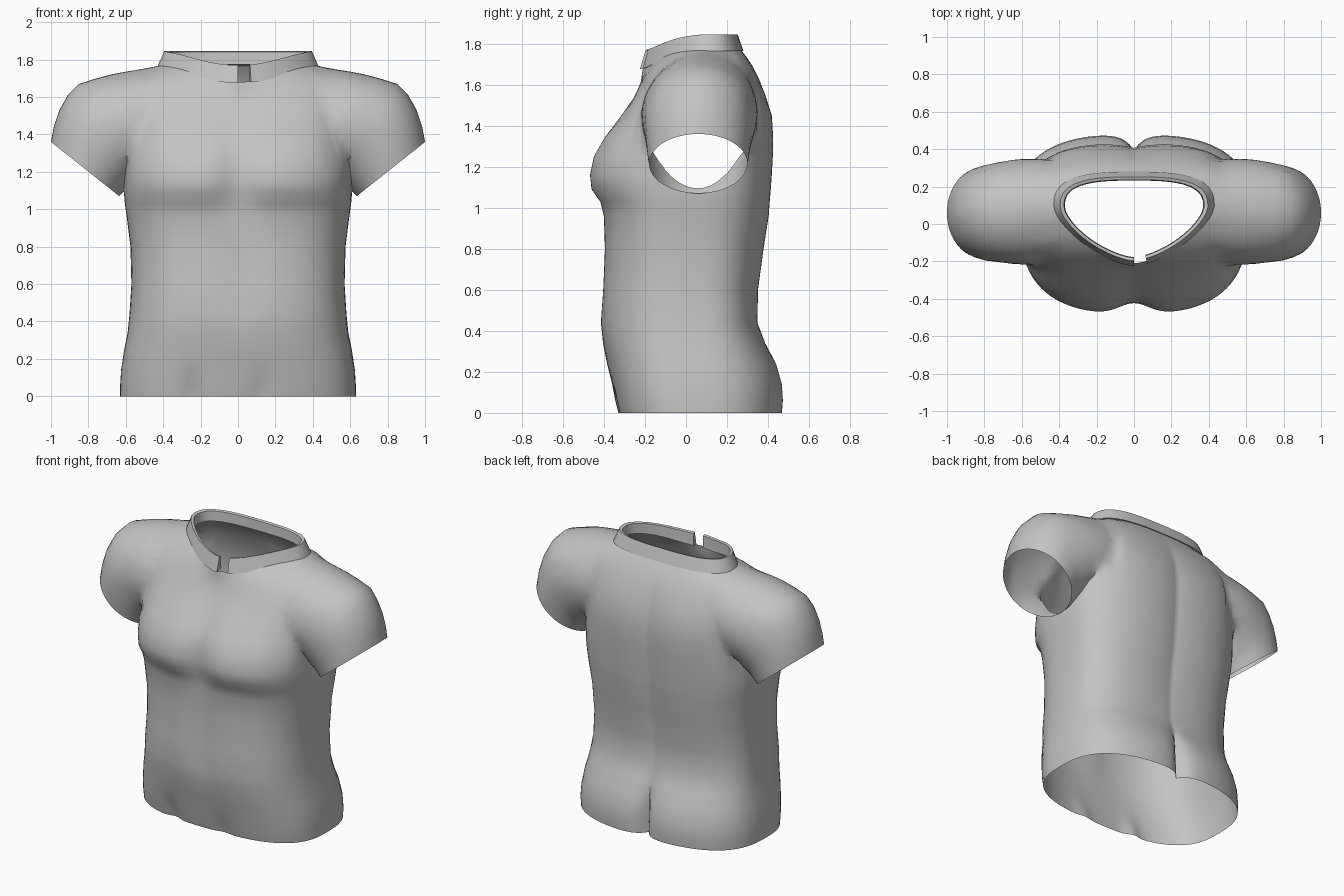
import bpy, bmesh, math
from mathutils import Vector

if "Cube" in bpy.data.objects:
    bpy.data.objects.remove(bpy.data.objects["Cube"])

fabric = bpy.data.materials.new("grey fabric")
fabric.diffuse_color = (0.55, 0.55, 0.54, 1)
fabric.use_nodes = True
fabric.node_tree.nodes["Principled BSDF"].inputs["Base Color"].default_value = fabric.diffuse_color


def smoothstep(a, b, v):
    t = min(1, max(0, (v - a) / (b - a)))
    return t * t * (3 - 2 * t)


def oval(a, w, f, b, cy, nf, nb):
    """Point at angle a on an oval with separate front and back depth."""
    c, s = math.cos(a), math.sin(a)
    d, n = (cy - f, nf) if s < 0 else (b - cy, nb)
    r = (abs(c / w) ** n + abs(s / d) ** n) ** (-1 / n)
    return r * c, cy + r * s


def loft(name, rings, cap=True, closed=True, ring_loop=False):
    """Skin a list of point rings into an object."""
    bm = bmesh.new()
    vs = [[bm.verts.new(p) for p in ring] for ring in rings]
    n = len(vs[0])
    pairs = list(zip(vs, vs[1:])) + ([(vs[-1], vs[0])] if ring_loop else [])
    for lo, hi in pairs:
        for i in range(n if closed else n - 1):
            j = (i + 1) % n
            bm.faces.new((lo[i], lo[j], hi[j], hi[i]))
    if cap:
        bm.faces.new(vs[0])
        bm.faces.new(vs[-1])
    bmesh.ops.recalc_face_normals(bm, faces=bm.faces)
    me = bpy.data.meshes.new(name)
    bm.to_mesh(me)
    bm.free()
    me.materials.append(fabric)
    ob = bpy.data.objects.new(name, me)
    bpy.context.collection.objects.link(ob)
    return ob


def shade(ob, degrees):
    bpy.ops.object.select_all(action='DESELECT')
    ob.select_set(True)
    bpy.context.view_layer.objects.active = ob
    bpy.ops.object.shade_smooth_by_angle(angle=math.radians(degrees))


# Body sections: height, half width, front, back, front groove, back groove
SECTIONS = [
    (0.00, 0.63, -0.33, 0.475, 0.00, 0.08),
    (0.06, 0.63, -0.345, 0.48, 0.00, 0.09),
    (0.14, 0.625, -0.36, 0.475, 0.00, 0.09),
    (0.24, 0.61, -0.385, 0.445, 0.00, 0.06),
    (0.34, 0.59, -0.405, 0.395, 0.00, 0.02),
    (0.44, 0.58, -0.42, 0.355, 0.01, 0.015),
    (0.60, 0.57, -0.41, 0.36, 0.015, 0.02),
    (0.80, 0.575, -0.40, 0.39, 0.01, 0.03),
    (0.96, 0.595, -0.405, 0.415, 0.01, 0.03),
    (1.03, 0.605, -0.425, 0.42, 0.025, 0.03),
    (1.09, 0.61, -0.47, 0.425, 0.05, 0.03),
    (1.16, 0.61, -0.478, 0.43, 0.055, 0.03),
    (1.25, 0.61, -0.458, 0.435, 0.04, 0.03),
    (1.34, 0.61, -0.405, 0.437, 0.025, 0.03),
    (1.45, 0.62, -0.32, 0.43, 0.015, 0.03),
    (1.55, 0.63, -0.26, 0.395, 0.005, 0.02),
    (1.63, 0.62, -0.235, 0.36, 0.00, 0.01),
    (1.69, 0.60, -0.22, 0.325, 0.00, 0.00),
    (1.735, 0.54, -0.215, 0.295, 0.00, 0.00),
    (1.768, 0.42, -0.21, 0.27, 0.00, 0.00),
]
N = 112


def body_ring(z, w, f, b, gf, gb):
    t = smoothstep(1.45, 1.768, z)
    ring = []
    for i in range(N):
        a = 2 * math.pi * i / N
        x, y = oval(a, w, f, b, 0.05 + 0.03 * t, 2.8 - 1.3 * t * t, 2.7)
        front = max(0, -math.sin(a)) ** 2
        if math.sin(a) < 0:                     # chest cleft
            y += gf * math.exp(-(x / 0.11) ** 2)
        else:                                   # spine and seat cleft
            y -= gb * math.exp(-abs(x) / (0.05 if z < 0.3 else 0.12))
        # small tucks along the front hem
        if z < 0.1 and y < -0.2:
            y += 0.025 * math.exp(-((x + 0.25) / 0.05) ** 2)
            y += 0.015 * math.exp(-((x - 0.12) / 0.06) ** 2)
        ring.append((x, y, z - 0.088 * t * front))
    return ring


shirt = loft("shirt_body", [body_ring(*s) for s in SECTIONS])

# Sleeve rings: top x, top z, bottom x, bottom z, centre y, half depth
SLEEVE = [
    (0.40, 1.72, 0.40, 1.28, 0.08, 0.24),
    (0.56, 1.752, 0.48, 1.21, 0.07, 0.29),
    (0.67, 1.738, 0.52, 1.19, 0.065, 0.293),
    (0.76, 1.718, 0.545, 1.17, 0.065, 0.288),
    (0.85, 1.67, 0.565, 1.14, 0.065, 0.275),
    (0.91, 1.61, 0.585, 1.12, 0.06, 0.265),
    (0.955, 1.53, 0.605, 1.10, 0.06, 0.255),
    (0.985, 1.44, 0.62, 1.085, 0.06, 0.247),
    (1.00, 1.36, 0.635, 1.07, 0.06, 0.24),
]


def sleeve_ring(tx, tz, bx, bz, cy, hy, side):
    mid = Vector(((tx + bx) / 2, cy, (tz + bz) / 2))
    up = Vector(((tx - bx) / 2, 0, (tz - bz) / 2))
    ring = []
    for i in range(48):
        a = 2 * math.pi * i / 48
        p = mid + up * math.sin(a) + Vector((0, hy * math.cos(a), 0))
        ring.append((side * p.x, p.y, p.z))
    return ring


# Join both sleeves to the body
sleeves = []
for side in (-1, 1):
    sl = loft("sleeve_cutter", [sleeve_ring(*s, side) for s in SLEEVE])
    sl.hide_render = True
    sleeves.append(sl)
    mod = shirt.modifiers.new("join", 'BOOLEAN')
    mod.operation, mod.solver, mod.object = 'UNION', 'EXACT', sl
dg = bpy.context.evaluated_depsgraph_get()
joined = bpy.data.meshes.new_from_object(shirt.evaluated_get(dg))
shirt.modifiers.clear()
shirt.data = joined
for sl in sleeves:
    bpy.data.objects.remove(sl)

# Open the hem, neck and cuffs, then soften the shoulder joins
bm = bmesh.new()
bm.from_mesh(joined)
bmesh.ops.delete(bm, geom=[f for f in bm.faces if len(f.verts) > 20], context='FACES')
bmesh.ops.remove_doubles(bm, verts=bm.verts, dist=0.003)
soft = [v for v in bm.verts if not v.is_boundary
        and 0.44 < abs(v.co.x) < 0.78 and v.co.z > 1.27]
for _ in range(8):
    bmesh.ops.smooth_vert(bm, verts=soft, factor=0.5,
                          use_axis_x=True, use_axis_y=True, use_axis_z=True)
bm.to_mesh(joined)
bm.free()
joined.materials.clear()
joined.materials.append(fabric)
for p in joined.polygons:
    p.material_index = 0
shade(shirt, 50)

# Collar: a slanted band around the neck with a small gap in front
M = 72
gap_left, gap_right = -math.pi / 2, -math.pi / 2 + 0.23
rings = []
for i in range(M + 1):
    a = gap_right + (gap_left + 2 * math.pi - gap_right) * i / M
    front = max(0, -math.sin(a)) ** 1.5
    low, high = 1.765 - 0.09 * front, 1.845 - 0.075 * front
    ring = []
    for inset, z in ((0, low), (0.035, high), (0.055, high - 0.005), (0.06, low + 0.01)):
        x, y = oval(a, 0.43 - inset, -0.225 + inset * 0.8, 0.28 - inset * 0.8, 0.09, 1.5, 2.9)
        ring.append((x, y, z))
    rings.append(ring)
collar = loft("collar", rings)
shade(collar, 40)
